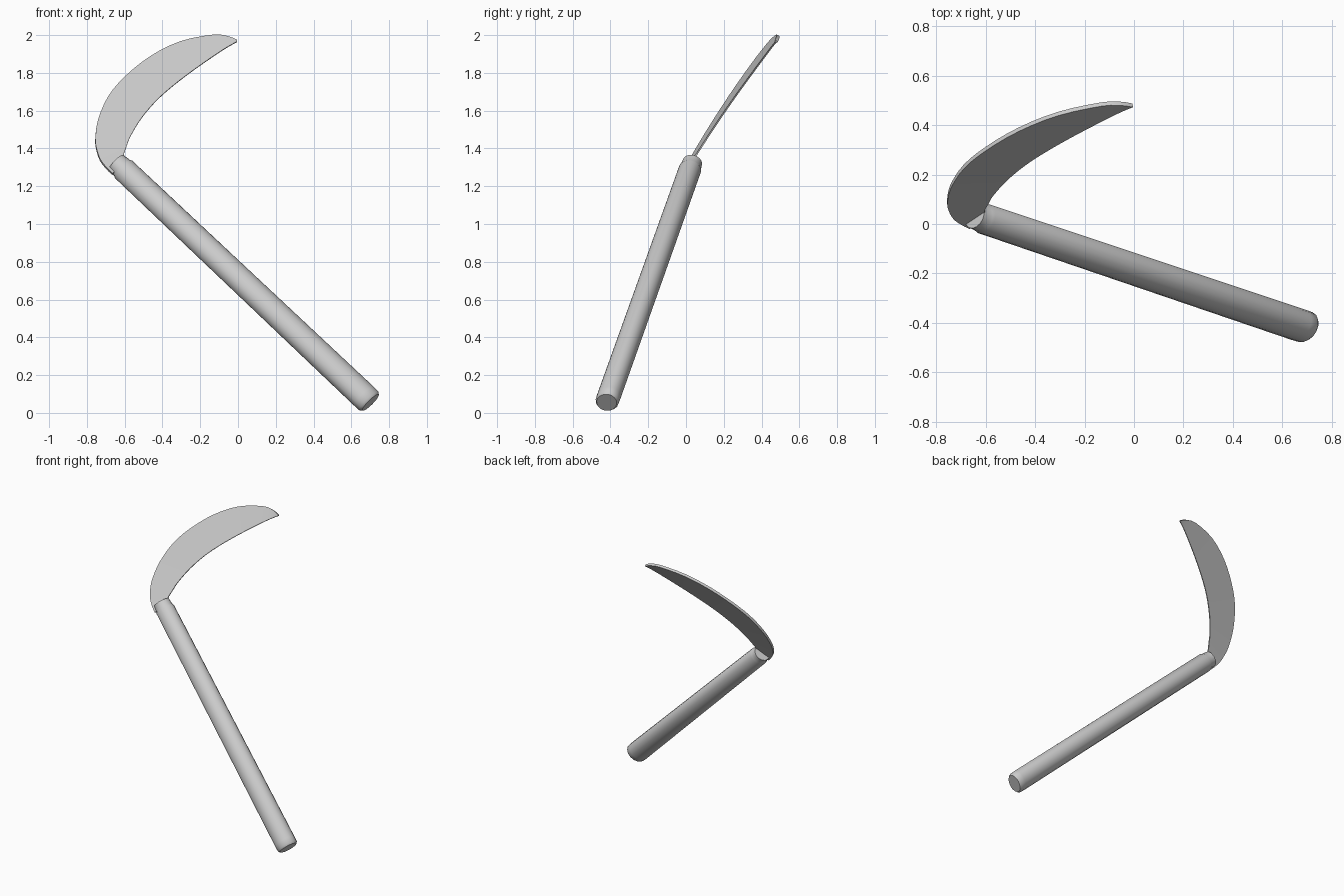
import bpy, bmesh, math
from mathutils import Vector

if "Cube" in bpy.data.objects:
    bpy.data.objects.remove(bpy.data.objects["Cube"])

steel = bpy.data.materials.new("plain grey")
steel.diffuse_color = (0.6, 0.6, 0.6, 1)
steel.use_nodes = True
steel.node_tree.nodes["Principled BSDF"].inputs["Base Color"].default_value = steel.diffuse_color


def finish(name, bm, angle):
    bmesh.ops.recalc_face_normals(bm, faces=bm.faces)
    me = bpy.data.meshes.new(name)
    bm.to_mesh(me)
    bm.free()
    me.materials.append(steel)
    ob = bpy.data.objects.new(name, me)
    bpy.context.collection.objects.link(ob)
    bpy.ops.object.select_all(action='DESELECT')
    ob.select_set(True)
    bpy.context.view_layer.objects.active = ob
    bpy.ops.object.shade_smooth_by_angle(angle=math.radians(angle))
    return ob


def loft(rings):
    """Skin closed rings of points and cap both ends."""
    bm = bmesh.new()
    vs = [[bm.verts.new(p) for p in r] for r in rings]
    n = len(vs[0])
    for a, b in zip(vs, vs[1:]):
        for i in range(n):
            j = (i + 1) % n
            bm.faces.new((a[i], a[j], b[j], b[i]))
    bm.faces.new(vs[0])
    bm.faces.new(vs[-1])
    return bm


def spline(pts, steps=3):
    """Catmull-Rom resampling of a 2D outline."""
    p = [Vector(q) for q in pts]
    p = [2 * p[0] - p[1]] + p + [2 * p[-1] - p[-2]]
    out = []
    for i in range(1, len(p) - 2):
        a, b, c, d = p[i - 1:i + 3]
        for k in range(steps):
            t = k / steps
            out.append(0.5 * (2 * b + (c - a) * t + (2 * a - 5 * b + 4 * c - d) * t * t
                              + (3 * b - a - 3 * c + d) * t ** 3))
    return out + [p[-2]]


# Shared directions: handle axis and blade plane normal
bottom = Vector((0.702, -0.42, 0.055))
top = Vector((-0.645, 0.034, 1.326))
axis = (top - bottom).normalized()
length = (top - bottom).length
normal = Vector((0.097, -1, 0.607)).normalized()
u = axis.cross(normal).normalized()
v = axis.cross(u)

# Handle: tapered oval shaft with softened ends (distance, wide radius, thin radius)
profile = [(0, 0.063, 0.053), (0.012, 0.073, 0.061), (0.05, 0.074, 0.062),
           (length - 0.055, 0.066, 0.060), (length - 0.045, 0.060, 0.056),
           (length, 0.056, 0.052)]
SIDES = 16
rings = []
for d, a, b in profile:
    c = bottom + axis * d
    rings.append([c + u * a * math.cos(2 * math.pi * i / SIDES)
                  + v * b * math.sin(2 * math.pi * i / SIDES) for i in range(SIDES)])
finish("handle", loft(rings), 40)

# Blade: spine and cutting edge as seen from the front, laid onto a leaning plane
spine = [(-.665, 1.265), (-.693, 1.291), (-.730, 1.339), (-.751, 1.402), (-.755, 1.455),
         (-.741, 1.55), (-.688, 1.672), (-.598, 1.778), (-.466, 1.884), (-.307, 1.963),
         (-.132, 1.998), (-.05, 1.989), (-.005, 1.970)]
edge = [(-.585, 1.34), (-.605, 1.363), (-.59, 1.41), (-.576, 1.45), (-.555, 1.49),
        (-.525, 1.54), (-.48, 1.60), (-.42, 1.665), (-.34, 1.735), (-.235, 1.815),
        (-.12, 1.895), (-.05, 1.94), (-.005, 1.964)]


def on_plane(p):
    return Vector((p[0], 0.479 + 0.607 * (p[1] - 1.97) + 0.097 * (p[0] + 0.01), p[1]))


rings = []
for s, e in zip(spline(spine), spline(edge)):
    s, e = on_plane(s), on_plane(e)
    rings.append([s + normal * 0.009, e + normal * 0.004,
                  e - normal * 0.004, s - normal * 0.009])
finish("blade", loft(rings), 30)
